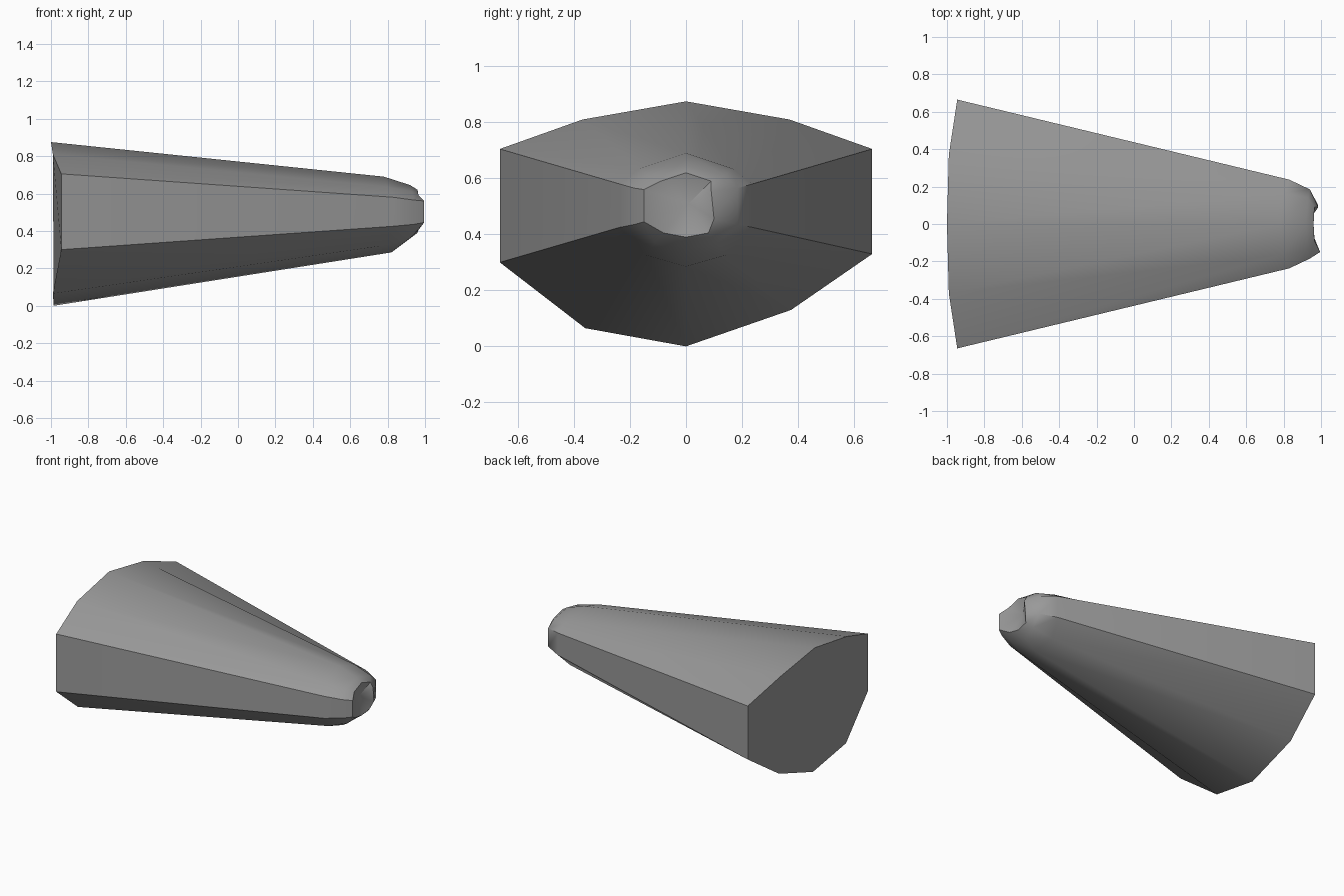
import bpy, bmesh, math

if "Cube" in bpy.data.objects:
    bpy.data.objects.remove(bpy.data.objects["Cube"])

gray = bpy.data.materials.new("stone gray")
gray.diffuse_color = (0.32, 0.32, 0.32, 1)
gray.use_nodes = True
gray.node_tree.nodes["Principled BSDF"].inputs["Base Color"].default_value = gray.diffuse_color


def ring(bm, pts):
    return [bm.verts.new(p) for p in pts]


def section(side_x, mid_x, top, bottom, side, shoulder, belly):
    """Ten-sided section, each side point is (half width, z)."""
    (w, hi, lo), (sw, sz), (bw, bz) = side, shoulder, belly
    return [(side_x, -w, lo), (side_x, -w, hi), (mid_x, -sw, sz), (top[0], 0, top[1]),
            (mid_x, sw, sz), (side_x, w, hi), (side_x, w, lo), (mid_x, bw, bz),
            (bottom[0], 0, bottom[1]), (mid_x, -bw, bz)]


# Tapered body: wide rear section, straight taper, rounded nose
base = section(-0.945, -0.99, (-1.0, 0.875), (-0.985, 0), (0.665, 0.705, 0.315), (0.37, 0.81), (0.37, 0.1))
base[0] = (-0.945, -0.665, 0.30)
base[6] = (-0.945, 0.665, 0.33)
base[7] = (-0.985, 0.375, 0.13)
base[9] = (-0.99, -0.36, 0.065)
neck = section(0.83, 0.80, (0.78, 0.69), (0.82, 0.285), (0.237, 0.58, 0.425), (0.165, 0.635), (0.14, 0.325))
brow = section(0.94, 0.93, (0.92, 0.645), (0.90, 0.345), (0.185, 0.565, 0.435), (0.14, 0.61), (0.11, 0.37))
lip = section(0.985, 0.965, (0.96, 0.62), (0.96, 0.39), (0.13, 0.56, 0.445), (0.09, 0.59), (0.08, 0.405))
lip[0], lip[1] = (0.995, -0.15, 0.445), (0.995, -0.15, 0.56)
lip[5], lip[6] = (0.985, 0.09, 0.555), (0.985, 0.10, 0.455)

bm = bmesh.new()
rings = [ring(bm, s) for s in (base, neck, brow, lip)]
for a, b in zip(rings, rings[1:]):
    for i in range(10):
        j = (i + 1) % 10
        bm.faces.new((a[i], a[j], b[j], b[i]))
bm.faces.new(rings[0][::-1])

# Shallow pit in the blunt tip
pit = bm.verts.new((0.93, 0.01, 0.51))
for i in range(10):
    bm.faces.new((rings[-1][i], rings[-1][(i + 1) % 10], pit))
bmesh.ops.recalc_face_normals(bm, faces=bm.faces)

mesh = bpy.data.meshes.new("tapered_body")
bm.to_mesh(mesh)
bm.free()
mesh.materials.append(gray)
body = bpy.data.objects.new("tapered_body", mesh)
bpy.context.collection.objects.link(body)
bpy.context.view_layer.objects.active = body
body.select_set(True)
bpy.ops.object.shade_smooth_by_angle(angle=math.radians(40))
